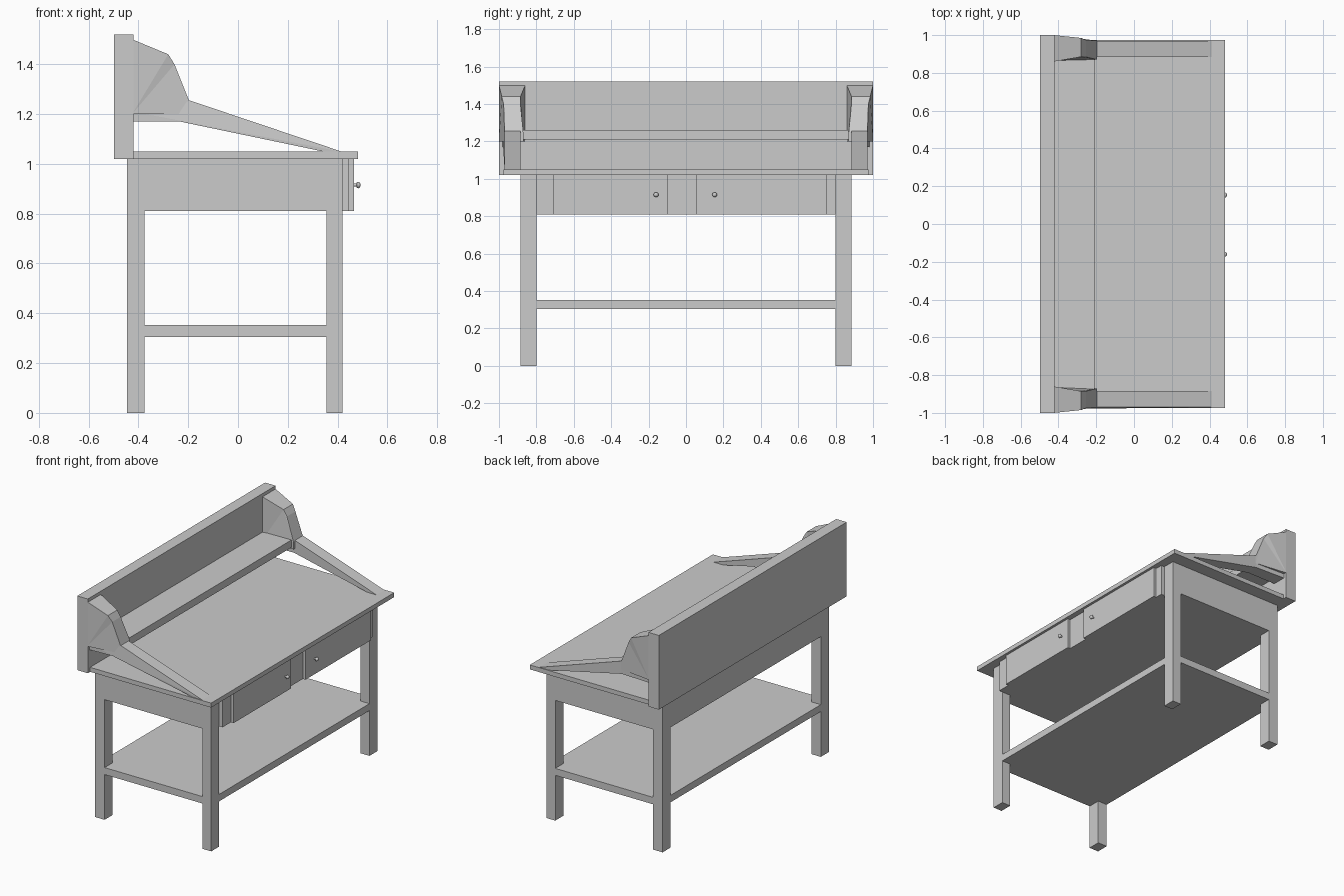
import bpy, bmesh
from math import radians

if "Cube" in bpy.data.objects:
    bpy.data.objects.remove(bpy.data.objects["Cube"])


def make_object(name, bm):
    bmesh.ops.recalc_face_normals(bm, faces=bm.faces)
    mesh = bpy.data.meshes.new(name)
    bm.to_mesh(mesh)
    bm.free()
    ob = bpy.data.objects.new(name, mesh)
    bpy.context.collection.objects.link(ob)
    return ob


def box(name, x0, x1, y0, y1, z0, z1):
    bm = bmesh.new()
    bmesh.ops.create_cube(bm, size=1)
    for v in bm.verts:
        v.co = ((x0 + x1) / 2 + v.co.x * (x1 - x0),
                (y0 + y1) / 2 + v.co.y * (y1 - y0),
                (z0 + z1) / 2 + v.co.z * (z1 - z0))
    return make_object(name, bm)


def side_plate(name, points, side):
    """Side profile of (x, z, inner y, outer y), mirrored by side."""
    bm = bmesh.new()
    inner = [bm.verts.new((x, side * a, z)) for x, z, a, b in points]
    outer = [bm.verts.new((x, side * b, z)) for x, z, a, b in points]
    bm.faces.new(inner)
    bm.faces.new(outer)
    n = len(points)
    for i in range(n):
        j = (i + 1) % n
        bm.faces.new((inner[i], inner[j], outer[j], outer[i]))
    bmesh.ops.triangulate(bm, faces=[f for f in bm.faces if len(f.verts) > 4])
    return make_object(name, bm)


# Table frame
for label, x0, x1 in (("back", -0.445, -0.375), ("front", 0.355, 0.42)):
    for side, y0, y1 in (("left", -0.885, -0.80), ("right", 0.80, 0.885)):
        box(f"{label}_leg_{side}", x0, x1, y0, y1, 0, 0.815)
box("apron_case", -0.445, 0.42, -0.885, 0.885, 0.81, 1.02)
box("lower_shelf", -0.445, 0.42, -0.885, 0.885, 0.305, 0.352)
box("tabletop", -0.43, 0.482, -0.975, 0.975, 1.02, 1.05)

# Drawer fronts on their backing rail
box("drawer_rail", 0.41, 0.445, -0.80, 0.80, 0.81, 1.02)
box("drawer_front_left", 0.44, 0.465, -0.71, -0.10, 0.81, 1.02)
box("drawer_front_right", 0.44, 0.465, 0.055, 0.75, 0.81, 1.02)

# Turned knobs: radius and distance from the drawer face
knob_profile = [(0.006, -0.003), (0.006, 0.010), (0.012, 0.013),
                (0.013, 0.018), (0.010, 0.024), (0.004, 0.027)]
for i, y in enumerate((-0.16, 0.153)):
    bm = bmesh.new()
    rings = []
    for r, d in knob_profile:
        ring = bmesh.ops.create_circle(bm, segments=16, radius=r)["verts"]
        for v in ring:
            v.co = (0.465 + d, y + v.co.x, 0.915 + v.co.y)
        rings.append(ring)
    for a, b in zip(rings, rings[1:]):
        for k in range(16):
            m = (k + 1) % 16
            bm.faces.new((a[k], a[m], b[m], b[k]))
    bm.faces.new(rings[0])
    bm.faces.new(rings[-1])
    knob = make_object(f"drawer_knob_{i + 1}", bm)
    bpy.context.view_layer.objects.active = knob
    knob.select_set(True)
    bpy.ops.object.shade_smooth_by_angle(angle=radians(40))
    knob.select_set(False)

# Raised back and its shelf
box("back_panel", -0.498, -0.42, -1.0, 1.0, 1.02, 1.52)
box("upper_shelf", -0.43, -0.21, -0.89, 0.89, 1.21, 1.26)

# Flared brackets and sloping arms at both ends
bracket = [(-0.425, 1.50, 0.86, 1.0), (-0.28, 1.44, 0.885, 0.985),
           (-0.255, 1.40, 0.885, 0.975), (-0.195, 1.25, 0.87, 0.97),
           (-0.195, 1.20, 0.87, 0.97), (-0.425, 1.20, 0.86, 1.0)]
arm = [(-0.425, 1.21, 0.885, 0.98), (-0.195, 1.21, 0.885, 0.97),
       (-0.195, 1.255, 0.885, 0.97), (0.42, 1.048, 0.885, 0.97),
       (0.35, 1.048, 0.885, 0.97), (-0.20, 1.17, 0.885, 0.97),
       (-0.425, 1.17, 0.885, 0.98)]
for label, side in (("left", -1), ("right", 1)):
    side_plate(f"end_bracket_{label}", bracket, side)
    side_plate(f"sloping_arm_{label}", arm, side)
